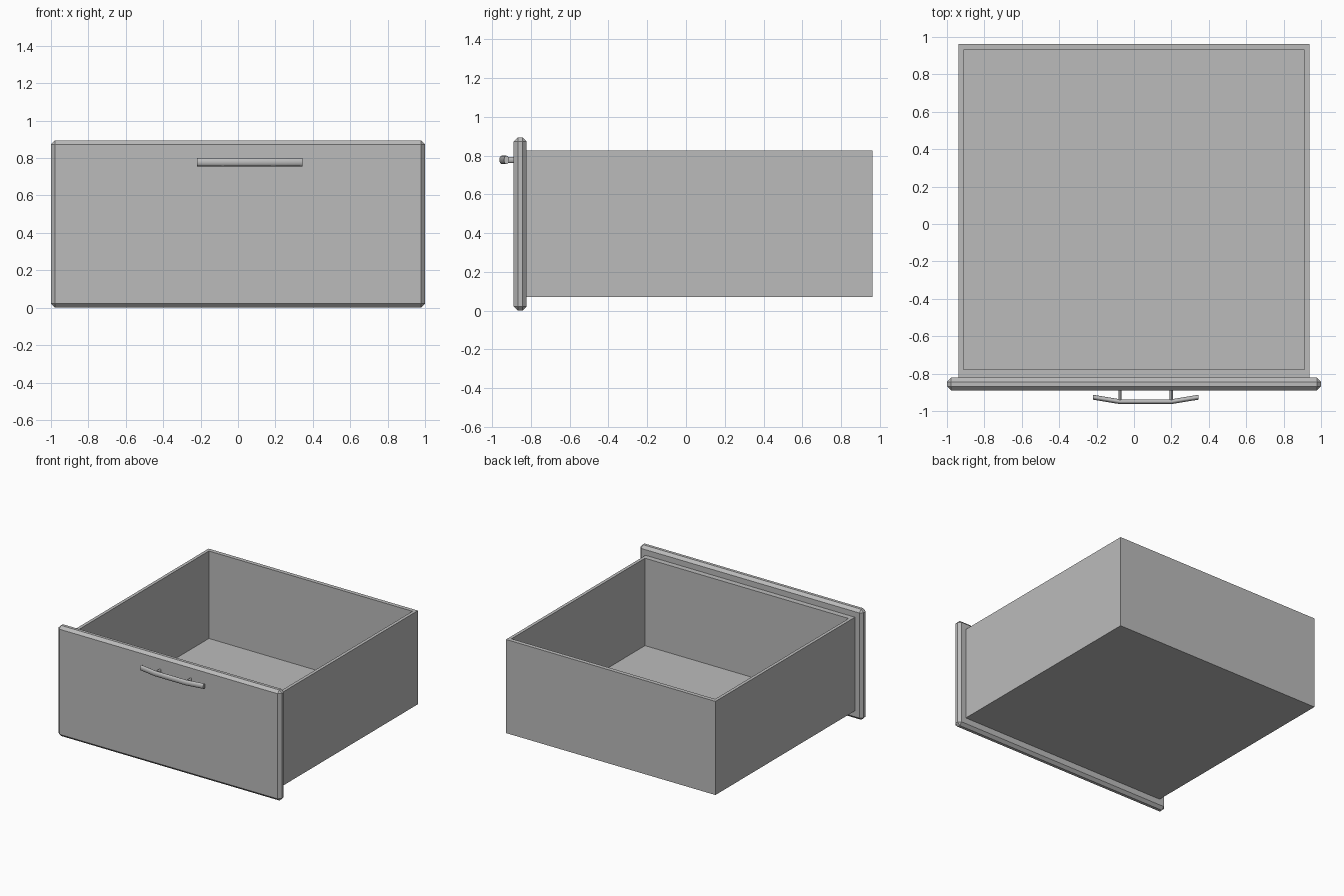
import bpy, bmesh, math
from mathutils import Vector

cube = bpy.data.objects.get("Cube")
if cube:
    bpy.data.objects.remove(cube, do_unlink=True)

grey = bpy.data.materials.new("plain_grey")
grey.use_nodes = True
colour = (0.5, 0.5, 0.5, 1)
grey.diffuse_color = colour
grey.node_tree.nodes["Principled BSDF"].inputs["Base Color"].default_value = colour


def finish(bm, name, smooth=False):
    bmesh.ops.recalc_face_normals(bm, faces=bm.faces)
    mesh = bpy.data.meshes.new(name)
    bm.to_mesh(mesh)
    bm.free()
    mesh.materials.append(grey)
    obj = bpy.data.objects.new(name, mesh)
    bpy.context.collection.objects.link(obj)
    if smooth:
        bpy.ops.object.select_all(action="DESELECT")
        obj.select_set(True)
        bpy.context.view_layer.objects.active = obj
        bpy.ops.object.shade_smooth_by_angle(angle=math.radians(50))
    return obj


def block(low, high):
    bm = bmesh.new()
    bmesh.ops.create_cube(bm, size=1)
    low, high = Vector(low), Vector(high)
    for v in bm.verts:
        v.co = (low + high) / 2 + v.co * (high - low)
    return bm


def sweep(name, path, across, half_wide, half_tall, sides=12):
    """Sweep an oval section along a path; across is its width direction."""
    bm = bmesh.new()
    rings = []
    for p in path:
        ring = []
        for i in range(sides):
            a = math.tau * i / sides
            offset = Vector(across) * half_wide * math.cos(a)
            offset.z += half_tall * math.sin(a)
            ring.append(bm.verts.new(Vector(p) + offset))
        rings.append(ring)
    for r, s in zip(rings, rings[1:]):
        for i in range(sides):
            j = (i + 1) % sides
            bm.faces.new((r[i], r[j], s[j], s[i]))
    bm.faces.new(rings[0])
    bm.faces.new(rings[-1])
    return finish(bm, name, smooth=True)


# Chamfered front panel
bm = block((-1, -0.89, 0), (1, -0.822, 0.895))
bmesh.ops.bevel(bm, geom=bm.edges[:], offset=0.022, segments=1, affect="EDGES")
finish(bm, "front_panel")

# Open box: shrink the top face to the inner rim, then push it down to the floor
bm = block((-0.938, -0.822, 0.07), (0.938, 0.963, 0.828))
top = max(bm.faces, key=lambda f: f.calc_center_median().z)
rim = bmesh.ops.inset_individual(bm, faces=[top], thickness=0.01)
for v in top.verts:
    v.co.x = math.copysign(0.912, v.co.x)
    v.co.y = 0.93 if v.co.y > 0 else -0.778
inner = bmesh.ops.extrude_discrete_faces(bm, faces=[top])["faces"][0]
for v in inner.verts:
    v.co.z = 0.12
finish(bm, "drawer_box")

# Bowed pull bar and its two posts
sweep("handle_bar",
      [(-0.22, -0.926, 0.778), (-0.075, -0.95, 0.778),
       (0.2, -0.95, 0.778), (0.345, -0.926, 0.778)],
      (0, 1, 0), 0.013, 0.022)
for side, x in (("right", -0.075), ("left", 0.2)):
    sweep("handle_post_" + side, [(x, -0.885, 0.778), (x, -0.945, 0.778)],
          (1, 0, 0), 0.009, 0.016)
